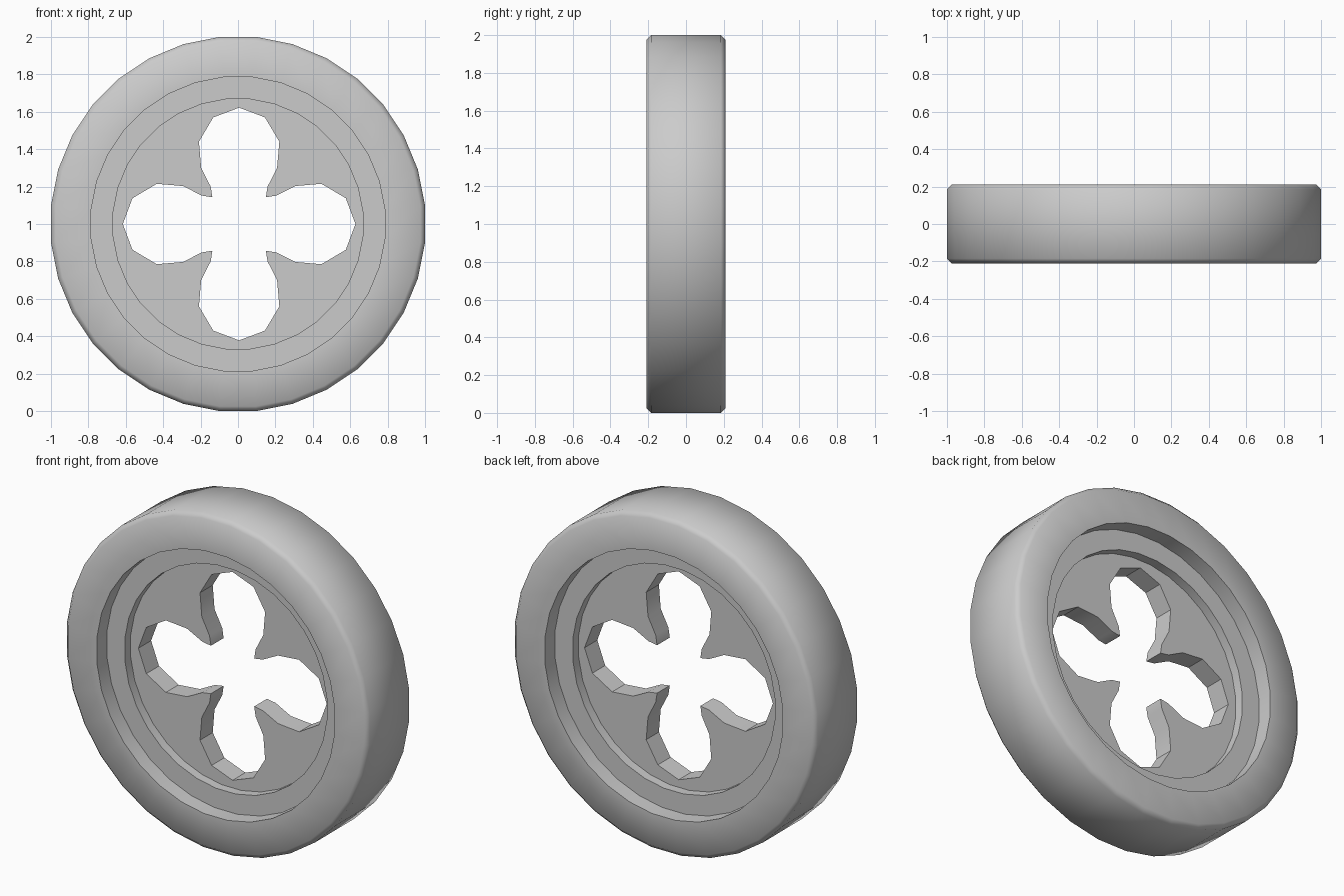
import bpy, bmesh, math
from mathutils import Matrix, Vector

cube = bpy.data.objects.get("Cube")
if cube:
    bpy.data.objects.remove(cube, do_unlink=True)

SIDES = 32
FLAT = 1 / math.cos(math.pi / SIDES)  # apothem to corner radius

grey = bpy.data.materials.new("plain_grey")
grey.use_nodes = True
colour = (0.6, 0.6, 0.6, 1)
grey.diffuse_color = colour
grey.node_tree.nodes["Principled BSDF"].inputs["Base Color"].default_value = colour


def ring_point(apothem, i, y):
    a = (i + 0.5) * math.tau / SIDES
    r = apothem * FLAT
    return Vector((r * math.cos(a), y, 1 + r * math.sin(a)))


def finish(bm, name, angle):
    bmesh.ops.recalc_face_normals(bm, faces=bm.faces)
    mesh = bpy.data.meshes.new(name)
    bm.to_mesh(mesh)
    bm.free()
    mesh.materials.append(grey)
    obj = bpy.data.objects.new(name, mesh)
    bpy.context.collection.objects.link(obj)
    bpy.ops.object.select_all(action='DESELECT')
    obj.select_set(True)
    bpy.context.view_layer.objects.active = obj
    bpy.ops.object.shade_smooth_by_angle(angle=math.radians(angle))
    return obj


# Outer ring: chamfered tread and a stepped inner rim, mirrored front to back
half = [(1.0, 0.185), (0.975, 0.21), (0.785, 0.21), (0.785, 0.115), (0.667, 0.115)]
profile = half + [(r, -y) for r, y in reversed(half)]
bm = bmesh.new()
loops = [[bm.verts.new(ring_point(r, i, y)) for i in range(SIDES)] for r, y in profile]
for a, b in zip(loops, loops[1:] + loops[:1]):
    for i in range(SIDES):
        j = (i + 1) % SIDES
        bm.faces.new((a[i], a[j], b[j], b[i]))
finish(bm, "outer_ring", 50)

# Centre disc with a four-petal opening; its rim is buried in the ring
THICK = 0.12
petal = [(0.143, 0.143), (0.152, 0.2), (0.203, 0.3), (0.215, 0.44), (0.138, 0.57), (0, 0.622)]
petal += [(-x, z) for x, z in petal[-2:0:-1]]
flower = []
for q in range(4):
    turn = Matrix.Rotation(q * math.pi / 2, 2)
    flower += [turn @ Vector(p) for p in petal]

bm = bmesh.new()
outlines = [
    [ring_point(0.69, i, -THICK / 2) for i in range(SIDES)],
    [Vector((p.x + 0.006, -THICK / 2, 1 + p.y)) for p in flower],
]
for points in outlines:
    vs = [bm.verts.new(p) for p in points]
    for a, b in zip(vs, vs[1:] + vs[:1]):
        bm.edges.new((a, b))
bmesh.ops.triangle_fill(bm, edges=bm.edges[:], use_beauty=True, normal=(0, -1, 0))
front = bm.faces[:]
back = bmesh.ops.extrude_face_region(bm, geom=front, use_keep_orig=True)["geom"]
bmesh.ops.translate(bm, vec=(0, THICK, 0),
                    verts=[g for g in back if isinstance(g, bmesh.types.BMVert)])
finish(bm, "centre_disc", 30)
